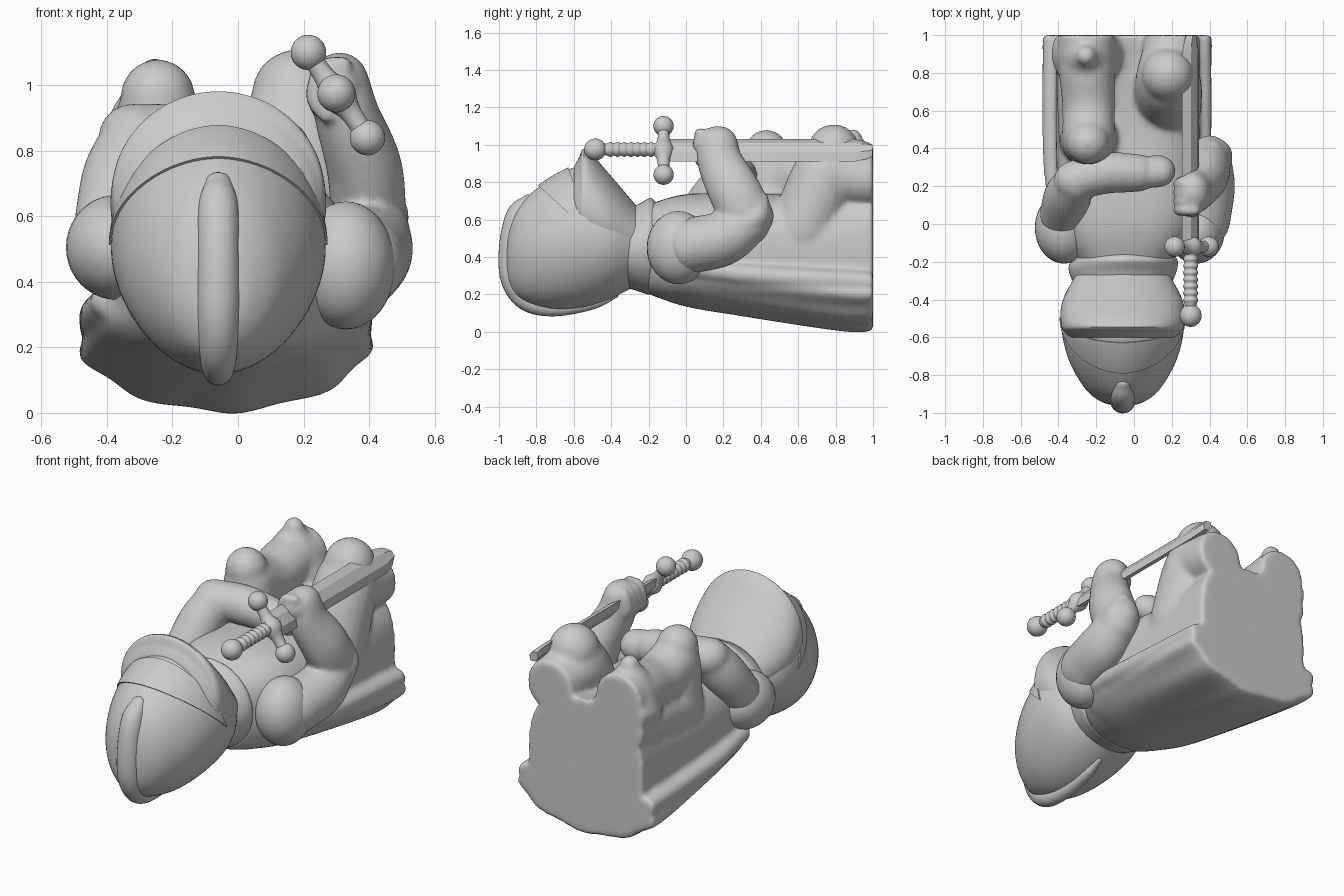
import bpy, bmesh, math
from mathutils import Vector

if "Cube" in bpy.data.objects:
    bpy.data.objects.remove(bpy.data.objects["Cube"], do_unlink=True)

grey = bpy.data.materials.new("plain grey")
grey.use_nodes = True
grey.diffuse_color = (0.6, 0.6, 0.6, 1)
grey.node_tree.nodes["Principled BSDF"].inputs["Base Color"].default_value = (0.6, 0.6, 0.6, 1)

SIDES = 80


def cut(bm, co, no):
    """Remove everything on the side the normal points to, and close the hole."""
    res = bmesh.ops.bisect_plane(bm, geom=bm.verts[:] + bm.edges[:] + bm.faces[:],
                                 plane_co=co, plane_no=no, clear_outer=True)
    edges = [e for e in res["geom_cut"] if isinstance(e, bmesh.types.BMEdge)]
    if edges:
        bmesh.ops.holes_fill(bm, edges=edges, sides=0)


def finish(name, bm, angle=35):
    cut(bm, (0, 1, 0), (0, 1, 0))      # the flat end of the bust
    bmesh.ops.recalc_face_normals(bm, faces=bm.faces[:])
    me = bpy.data.meshes.new(name)
    bm.to_mesh(me)
    bm.free()
    ob = bpy.data.objects.new(name, me)
    bpy.context.collection.objects.link(ob)
    me.materials.append(grey)
    bpy.ops.object.select_all(action="DESELECT")
    ob.select_set(True)
    bpy.context.view_layer.objects.active = ob
    bpy.ops.object.shade_smooth_by_angle(angle=math.radians(angle))
    return ob


def fuse(name, parts, rounds):
    """Melt overlapping parts into one sculpted surface."""
    bpy.ops.object.select_all(action="DESELECT")
    for p in parts:
        p.select_set(True)
    bpy.context.view_layer.objects.active = parts[0]
    bpy.ops.object.join()
    ob = bpy.context.view_layer.objects.active
    ob.name = name
    remesh = ob.modifiers.new("melt", "REMESH")
    remesh.mode = "VOXEL"
    remesh.voxel_size = .014
    remesh.use_smooth_shade = True
    soften = ob.modifiers.new("soften", "SMOOTH")
    soften.iterations = rounds
    for mod in ("melt", "soften"):
        bpy.ops.object.modifier_apply(modifier=mod)


def skin(rings):
    """Join rings of points into a closed skin."""
    bm = bmesh.new()
    loops = [[bm.verts.new(p) for p in r] for r in rings]
    n = len(loops[0])
    for a, b in zip(loops, loops[1:]):
        for i in range(n):
            bm.faces.new((a[i], a[(i + 1) % n], b[(i + 1) % n], b[i]))
    bm.faces.new(loops[0])
    bm.faces.new(loops[-1])
    return bm


def spline(pts, steps):
    """Smooth curve through tuples of any length."""
    p = [Vector(q) for q in pts]
    p = [p[0] * 2 - p[1]] + p + [p[-1] * 2 - p[-2]]
    out = []
    for i in range(1, len(p) - 2):
        a, b, c, d = p[i - 1:i + 3]
        for s in range(steps):
            t = s / steps
            out.append(b + (c - a) * (t / 2) + (a * 2 - b * 5 + c * 4 - d) * (t * t / 2)
                       + (b * 3 - a - c * 3 + d) * (t ** 3 / 2))
    return out + [p[-2]]


def loft(stations, power=2.0, folds=0.0):
    """Skin over rounded sections along y: (y, centre x, half width, low z, high z)."""
    rings = []
    for y, cx, rx, lo, hi in spline(stations, 6):
        ring = []
        for i in range(SIDES):
            a = math.tau * i / SIDES
            c, s = math.cos(a), math.sin(a)
            k = 1 + folds * math.cos(9 * a + 0.8) * min(1, max(0, y + 0.1))
            ring.append((cx + k * rx * math.copysign(abs(c) ** (2 / power), c), y,
                         (lo + hi) / 2 + k * (hi - lo) / 2 * math.copysign(abs(s) ** (2 / power), s)))
        rings.append(ring)
    return skin(rings)


def tube(name, pts, ref=(0, 0, 1), flat=1.0, steps=6, angle=35):
    """Round-ended limb through (x, y, z, radius)."""
    path = spline(pts, steps)
    cen = [Vector(p[:3]) for p in path]
    data = []
    for i, c in enumerate(cen):
        d = (cen[min(i + 1, len(cen) - 1)] - cen[max(i - 1, 0)]).normalized()
        data.append((c, d, path[i][3]))

    def dome_end(item, sign):
        c, d, r = item
        return [(c + d * sign * r * math.sin(t), d, r * math.cos(t)) for t in (0.3, 0.6, 0.9, 1.2, 1.45)]
    data = dome_end(data[0], -1)[::-1] + data + dome_end(data[-1], 1)
    rings = []
    for c, d, r in data:
        u = d.cross(Vector(ref)).normalized()
        v = u.cross(d)
        rings.append([c + u * (r * flat * math.cos(math.tau * k / 24)) + v * (r * math.sin(math.tau * k / 24))
                      for k in range(24)])
    return finish(name, skin(rings), angle)


def ball(name, co, size):
    bm = bmesh.new()
    bmesh.ops.create_uvsphere(bm, u_segments=32, v_segments=20, radius=1)
    bmesh.ops.scale(bm, vec=size, verts=bm.verts)
    bmesh.ops.translate(bm, vec=co, verts=bm.verts)
    return finish(name, bm)


X = (1, 0, 0)

# Helmet dome, with a raised brow band between two slanted cuts
dome = [(-.965, -.06, .03, .34, .44), (-.94, -.06, .115, .23, .58), (-.87, -.06, .2, .16, .7),
        (-.72, -.06, .285, .12, .82), (-.55, -.06, .325, .13, .885), (-.4, -.06, .315, .18, .8),
        (-.26, -.06, .24, .25, .67)]
finish("helmet", loft(dome, 1.93))
band = loft(dome, 1.93)
bmesh.ops.scale(band, vec=(1.02, 1.015, 1.02), verts=band.verts)
bmesh.ops.translate(band, vec=(.001, .008, -.007), verts=band.verts)
cut(band, (0, -.8, .79), (0, -.67, -.74))
cut(band, (0, -.5, .53), (0, .94, .35))
finish("brow_band", band)

# Visor: the peaked face plate
visor = loft([(-.6, -.06, .28, .4, .88), (-.575, -.06, .305, .38, .925), (-.535, -.06, .325, .36, .98),
              (-.42, -.06, .322, .35, .855), (-.27, -.06, .25, .35, .68)])
cut(visor, (0, -.5, .53), (0, -.15, -.98))
finish("visor", visor)

# Crest ridge over the dome
tube("helmet_crest", [(-.06, -.84, .69, .045), (-.06, -.9, .62, .062), (-.06, -.935, .45, .065),
                      (-.06, -.925, .28, .065), (-.06, -.85, .165, .055), (-.06, -.7, .128, .045),
                      (-.06, -.5, .155, .035), (-.06, -.38, .2, .02)], ref=X)

# Collar, then the body wrapped in its cape
finish("collar", loft([(-.36, -.06, .24, .25, .64), (-.25, -.06, .285, .215, .685),
                       (-.19, -.05, .28, .2, .715), (-.15, -.05, .24, .24, .68)]))
body = [
    finish("torso", loft([(-.2, -.05, .25, .2, .68), (-.08, -.04, .33, .165, .72), (.06, -.03, .37, .15, .74),
                          (.3, -.03, .38, .12, .74), (.6, -.035, .38, .08, .74),
                          (1, -.035, .375, .05, .8)], 2.7)),
    finish("cape", loft([(-.2, -.05, .22, .2, .46), (0, -.04, .36, .135, .48), (.3, -.04, .405, .085, .46),
                         (.7, -.04, .435, .025, .44), (.9, -.04, .445, .003, .43),
                         (1, -.04, .445, .01, .42)], 1.85, .03)),
    ball("chest_plate", (-.03, .05, .56), (.26, .28, .18))]
for side, x in (("left", .355), ("right", -.43)):
    body.append(tube(side + "_cape_edge", [(x * .93, .05, .34, .05), (x, .4, .3, .055), (x, 1.1, .26, .055)]))

# Legs, cut off at the flat end
body += [
    tube("right_knee", [(-.24, .46, .62, .16), (-.24, .45, .85, .145), (-.245, .43, .965, .115)], ref=X),
    tube("right_shin", [(-.24, .45, .88, .14), (-.24, .63, .83, .14), (-.25, .85, .85, .15),
                        (-.25, 1.2, .87, .15)], ref=X),
    tube("right_knee_guard", [(-.25, .9, .8, .19), (-.255, .89, .93, .13), (-.255, .89, 1.03, .055)], ref=X),
    tube("right_hip", [(-.27, .45, .6, .13), (-.27, .75, .66, .14), (-.27, 1.2, .7, .14)]),
    tube("left_thigh", [(.18, .63, .55, .18), (.18, .72, .78, .18), (.18, .77, .9, .165),
                        (.18, .79, .97, .14)], ref=X),
    tube("left_shin", [(.18, .78, .86, .17), (.2, .95, .82, .15), (.2, 1.2, .8, .14)], ref=X)]
fuse("body", body, 12)

# Shoulder plates
ball("left_shoulder_plate", (.33, -.04, .45), (.15, .17, .195))
ball("right_shoulder_plate", (-.37, -.02, .505), (.155, .19, .16))

# Left arm raised around the sword
left_arm = [
    tube("left_upper_arm", [(.36, .02, .46, .15), (.39, .2, .5, .145), (.4, .33, .58, .12)], ref=X),
    tube("left_forearm", [(.4, .335, .6, .115), (.385, .26, .75, .115), (.335, .185, .9, .1),
                          (.31, .165, 1.01, .09)], ref=X, flat=1.22),
    tube("left_elbow_plate", [(.45, .25, .53, .06), (.45, .37, .61, .07), (.42, .4, .7, .045)], ref=X),
    tube("left_fist", [(.3, .11, 1.0, .075), (.295, .19, .985, .075)])]
for i in range(4):
    y = .075 + i * .046
    left_arm.append(tube("left_finger", [(.32, y, 1.06, .03), (.26, y, 1.045, .033), (.24, y, .96, .032),
                                         (.27, y, .91, .028)], ref=(0, 1, 0)))
fuse("left_arm", left_arm, 4)

# Right arm folded across the chest
fold = (0, -.7, .7)
fuse("right_arm", [
    tube("right_upper_arm", [(-.38, .05, .58, .12), (-.35, .15, .72, .125), (-.31, .22, .83, .11)], ref=fold),
    tube("right_forearm", [(-.32, .23, .84, .105), (-.15, .27, .83, .11), (.02, .27, .82, .1)], ref=fold),
    tube("right_hand", [(.02, .27, .82, .09), (.13, .28, .81, .09)], ref=fold, flat=.9)], 4)

# Sword: blade with a diamond section, pommel, beaded grip and cross guard
wide, thin = Vector((.045, 0, -.06)), Vector((.02, 0, .015))
mid = Vector((.3, 0, .97))
rings = []
for y, k in ((-.12, 1), (.9, 1), (.97, .75), (.998, .5)):
    c = mid + Vector((0, y, 0))
    rings.append([c + wide * k, c + thin + wide * k * .4, c + thin - wide * k * .4,
                  c - wide * k, c - thin - wide * k * .4, c - thin + wide * k * .4])
finish("sword_blade", skin(rings), 20)
grip = [(.3, -.42 + i * .018, .975, .04 if i % 2 else .033) for i in range(17)]
tube("sword_grip", grip, steps=4, angle=60)
ball("sword_pommel", (.3, -.485, .975), (.058, .06, .058))
ends = Vector((.215, -.12, 1.1)), Vector((.395, -.12, .84))
tube("sword_guard", [(*ends[0], .03), (.265, -.12, 1.025, .033), (.305, -.12, .97, .055),
                     (.345, -.12, .915, .033), (*ends[1], .03)], ref=(0, 1, 0))
for side, p in zip(("right", "left"), ends):
    ball(side + "_guard_knob", p, (.054, .054, .054))
